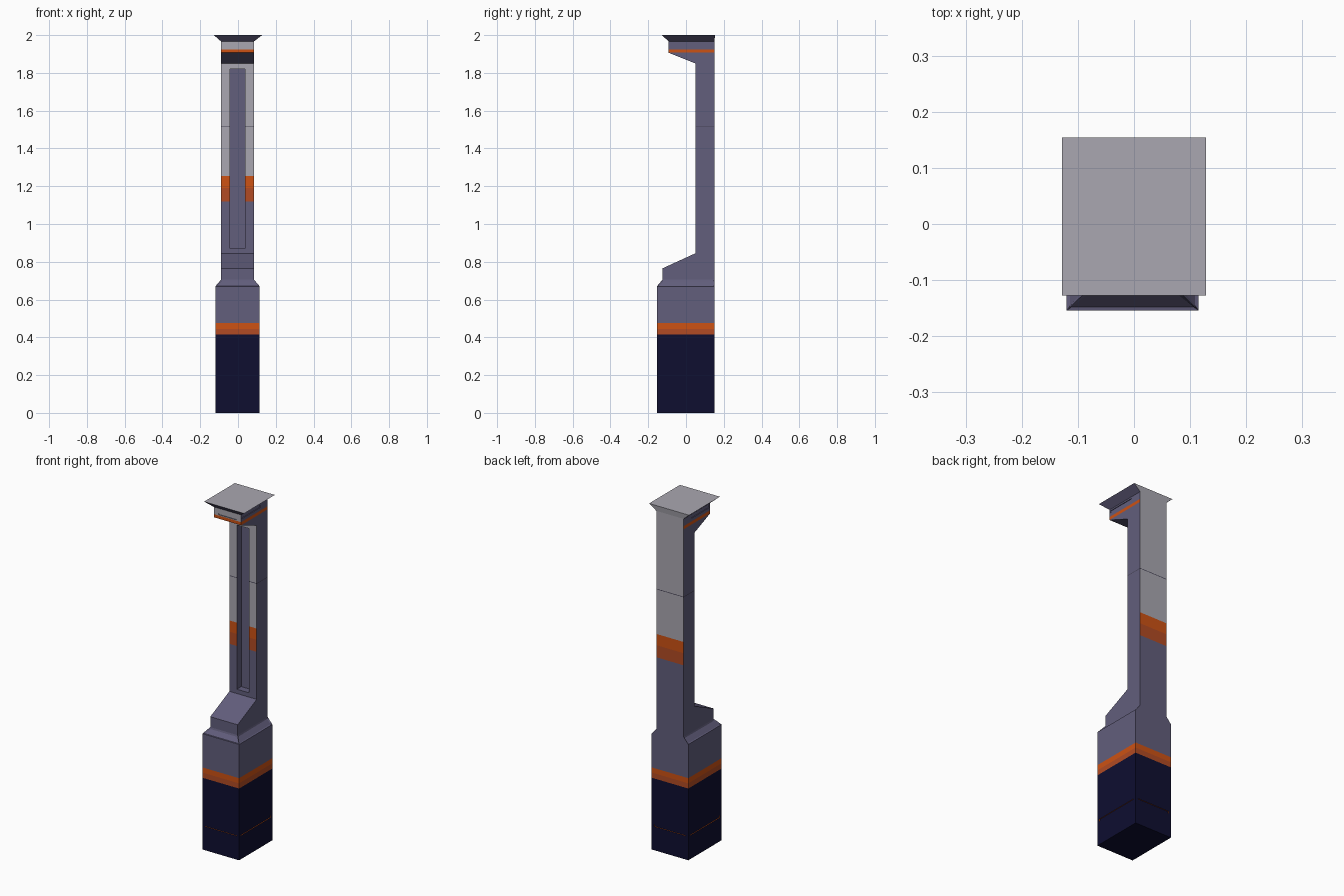
import bpy
import bmesh
from mathutils import Vector

if "Cube" in bpy.data.objects:
    bpy.data.objects.remove(bpy.data.objects["Cube"])

COLOURS = {
    "slate_purple": (0.122, 0.112, 0.202),
    "light_grey": (0.40, 0.39, 0.44),
    "orange": (0.61, 0.084, 0.007),
    "burnt_orange": (0.445, 0.07, 0.017),
    "navy": (0.0044, 0.0044, 0.03),
    "seam_dark": (0.06, 0.055, 0.09),
}
SLATE, GREY, ORANGE, BURNT, NAVY, SEAM = range(len(COLOURS))
materials = []
for label, rgb in COLOURS.items():
    m = bpy.data.materials.new(label)
    m.use_nodes = True
    m.diffuse_color = (*rgb, 1)
    m.node_tree.nodes["Principled BSDF"].inputs["Base Color"].default_value = (*rgb, 1)
    materials.append(m)

FRONT, BACK = Vector((0, -1, 0)), Vector((0, 1, 0))
RIGHT, LEFT = Vector((-1, 0, 0)), Vector((1, 0, 0))
CENTRE = -0.0025   # the body sits slightly off the cap's centre


def loft(rings, bottom=False, top=False):
    """Stack rectangles (z, half width, front y, back y) into a tube."""
    bm = bmesh.new()
    loops = []
    for z, w, yf, yb in rings:
        cx = 0 if z == 2 else CENTRE
        corners = ((cx - w, yf), (cx + w, yf), (cx + w, yb), (cx - w, yb))
        loops.append([bm.verts.new((x, y, z)) for x, y in corners])
    for a, b in zip(loops, loops[1:]):
        for i in range(4):
            j = (i + 1) % 4
            bm.faces.new((a[i], a[j], b[j], b[i]))
    if bottom:
        bm.faces.new(loops[0][::-1])
    if top:
        bm.faces.new(loops[-1])
    bm.normal_update()
    return bm


def paint(bm, rule):
    for f in bm.faces:
        f.material_index = rule(f.calc_center_median().z, f.normal)


def recess(bm, n, u, z, depth, floor, wall):
    """Sink a rectangle, u wide and z high, into the faces that look along n."""
    axis = Vector((1, 0, 0)) if n.y else Vector((0, 1, 0))
    up = Vector((0, 0, 1))

    def facing():
        return [f for f in bm.faces if f.normal.dot(n) > 0.99
                and min(v.co.z for v in f.verts) < z[1] - 1e-5
                and max(v.co.z for v in f.verts) > z[0] + 1e-5]

    for d, values in ((up, z), (axis, u)):
        for value in values:
            faces = facing()
            geom = set(faces)
            for f in faces:
                geom.update(f.edges)
                geom.update(f.verts)
            bmesh.ops.bisect_plane(bm, geom=list(geom), plane_co=d * value, plane_no=d, dist=1e-5)
            bm.normal_update()
    inside = []
    for f in facing():
        c = f.calc_center_median()
        if u[0] < c.dot(axis) < u[1] and z[0] < c.z < z[1]:
            inside.append(f)
    walls = bmesh.ops.inset_region(bm, faces=inside, thickness=0, depth=-depth)["faces"]
    for f in inside:
        f.material_index = floor
    for f in walls:
        f.material_index = wall
    bm.normal_update()


def finish(bm, name):
    mesh = bpy.data.meshes.new(name)
    bm.to_mesh(mesh)
    bm.free()
    for m in materials:
        mesh.materials.append(m)
    obj = bpy.data.objects.new(name, mesh)
    bpy.context.collection.objects.link(obj)


# Base: striped block, sloping shoulder and wedge foot
block = (0.1175, -0.154, 0.15)
foot = (0.0875, -0.125, 0.15)
base = loft([(z, *block) for z in (0, 0.415, 0.445, 0.475, 0.67)]
            + [(z, *foot) for z in (0.705, 0.765)]
            + [(0.845, 0.0875, 0.05, 0.15)], bottom=True)


def base_rule(z, n):
    if z < 0.415:
        return NAVY
    if z < 0.445:
        return BURNT
    return ORANGE if z < 0.475 else SLATE


paint(base, base_rule)
shoulders = [f for f in base.faces
             if 0.67 < f.calc_center_median().z < 0.705 and f.normal.z > 0.1]
bmesh.ops.inset_individual(base, faces=shoulders, thickness=0.01, depth=-0.004)
base.normal_update()
for side in (FRONT, BACK, RIGHT, LEFT):
    span = (-0.105, 0.10) if side.y else (-0.14, 0.135)
    recess(base, side, span, (0.137, 0.15), 0.004, NAVY, ORANGE)
finish(base, "base")

# Column: banded front and back, plain sides, long recessed channel
column = loft([(z, 0.0875, 0.05, 0.15)
               for z in (0.845, 1.12, 1.19, 1.255, 1.513, 1.517, 1.85)])


def column_rule(z, n):
    if 1.513 < z < 1.517:
        return SEAM
    if abs(n.y) < 0.5 or z < 1.12:
        return SLATE
    if z < 1.19:
        return BURNT
    return ORANGE if z < 1.255 else GREY


paint(column, column_rule)
recess(column, FRONT, (-0.042, 0.037), (0.87, 1.82), 0.04, SLATE, SLATE)
finish(column, "column")

# Head: overhanging box with orange trim, flaring out to the flat cap
head = loft([(1.85, 0.0875, 0.05, 0.15)]
            + [(z, 0.0875, -0.093, 0.15) for z in (1.907, 1.925, 1.967)]
            + [(2, 0.128, -0.127, 0.154)], top=True)


def head_rule(z, n):
    if n.z > 0.9 or n.y > 0.9:
        return GREY
    if 1.907 < z < 1.925:
        return ORANGE
    return GREY if n.y < -0.9 and z < 1.967 else SLATE


paint(head, head_rule)
for side in (RIGHT, LEFT):
    recess(head, side, (-0.085, 0.08), (1.943, 1.958), 0.004, SLATE, SLATE)
recess(head, FRONT, (-0.06, 0.055), (1.93, 1.938), 0.004, GREY, SLATE)
finish(head, "head")
